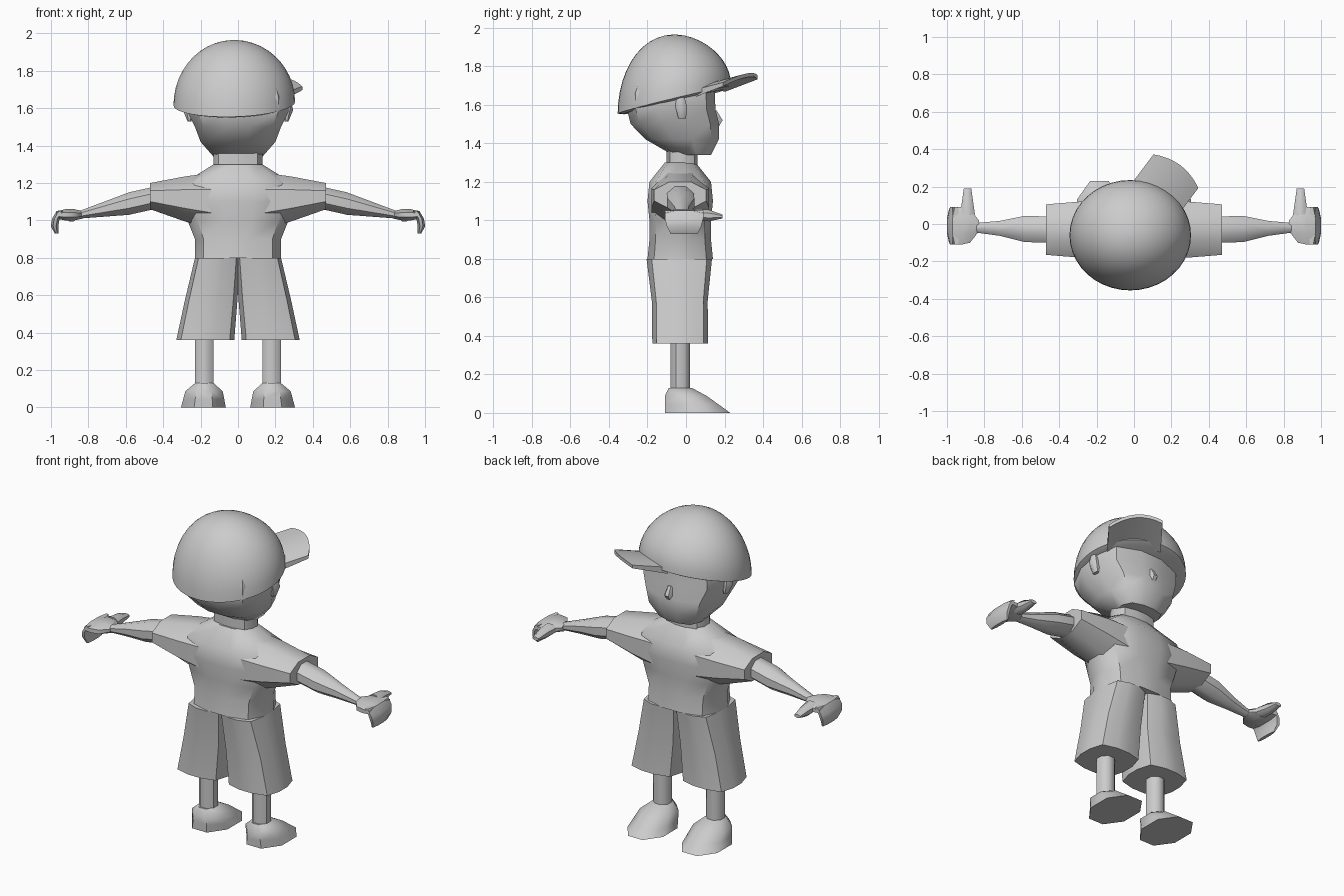
import bpy, bmesh
from math import sin, cos, pi, tau, radians
from mathutils import Vector

cube = bpy.data.objects.get("Cube")
if cube:
    bpy.data.objects.remove(cube, do_unlink=True)

# One plain material for the whole figure
shade = .6
grey = bpy.data.materials.new("plain grey")
grey.use_nodes = True
grey.diffuse_color = (shade, shade, shade, 1)
shader = grey.node_tree.nodes["Principled BSDF"]
shader.inputs["Base Color"].default_value = grey.diffuse_color


def skin(name, rings, mirrored=False, sharp_angle=45):
    """Turn a list of point loops into a capped, smooth-shaded solid."""
    bm = bmesh.new()
    loops = [[bm.verts.new(point) for point in ring] for ring in rings]
    for lower, upper in zip(loops, loops[1:]):
        for i in range(len(lower)):
            bm.faces.new((lower[i - 1], lower[i], upper[i], upper[i - 1]))
    bm.faces.new(loops[0])
    bm.faces.new(loops[-1])
    bmesh.ops.recalc_face_normals(bm, faces=bm.faces)
    mesh = bpy.data.meshes.new(name)
    bm.to_mesh(mesh)
    bm.free()
    mesh.materials.append(grey)
    part = bpy.data.objects.new(name, mesh)
    bpy.context.collection.objects.link(part)
    if mirrored:
        part.modifiers.new("Mirror", "MIRROR")
    bpy.ops.object.select_all(action="DESELECT")
    part.select_set(True)
    bpy.context.view_layer.objects.active = part
    bpy.ops.object.shade_smooth_by_angle(angle=radians(sharp_angle))


def rounded_box(sides, power):
    """Unit cross-section between a circle (power two) and a square."""
    points = []
    for i in range(sides):
        turn = tau * (i + .5) / sides
        a, b = cos(turn), sin(turn)
        radius = (abs(a) ** power + abs(b) ** power) ** (-1 / power)
        points.append((a * radius, b * radius))
    widest = max(a for a, b in points)
    return [(a / widest, b / widest) for a, b in points]


def loft(name, start, end, sizes, bow=(0, 0, 0), sides=8, power=3, mirrored=False):
    """Evenly spaced sections from start to end, each given by its two half widths."""
    start, end, bow = Vector(start), Vector(end), Vector(bow)
    along = max(range(3), key=lambda n: abs(end[n] - start[n]))
    first, second = [n for n in range(3) if n != along]
    rings = []
    for step, (wide, deep) in enumerate(sizes):
        t = step / (len(sizes) - 1)
        middle = start.lerp(end, t) + bow * sin(pi * t)
        ring = []
        for a, b in rounded_box(sides, power):
            point = middle.copy()
            point[first] += a * wide
            point[second] += b * deep
            ring.append(point)
        rings.append(ring)
    skin(name, rings, mirrored)


def pair(name, start, end, sizes, **options):
    loft(name, start, end, sizes, mirrored=True, **options)


# Clothes
loft("shirt", (0, -.03, .8), (0, -.03, 1.3),
     [(.23, .17), (.23, .16), (.27, .16), (.3, .17), (.29, .16), (.13, .08)], sides=12)
pair("shorts_leg", (.175, -.03, .36), (.11, -.035, .8),
     [(.155, .145), (.14, .145), (.12, .17)], sides=12, power=4)
pair("sleeve", (.1, -.03, 1.1), (.47, -.03, 1.13),
     [(.15, .16), (.15, .12), (.135, .07)], power=5)

# Arms and hands
pair("arm", (.45, -.03, 1.12), (.85, -.02, 1.03),
     [(.07, .06), (.07, .06), (.04, .04), (.025, .02)])
pair("palm", (.83, -.01, 1.03), (.97, -.01, 1.03),
     [(.03, .02), (.09, .03), (.1, .03), (.1, .02)], power=4)
pair("fingers", (.97, -.01, .93), (.95, -.01, 1.05),
     [(.01, .07), (.02, .09), (.02, .1), (.02, .1)], bow=(.02, 0, 0), power=4)
pair("thumb", (.89, .05, 1.03), (.89, .19, 1.02),
     [(.04, .03), (.03, .03), (.02, .01)])

# Lower legs and shoes
pair("lower_leg", (.18, -.03, .1), (.18, -.03, .4), [(.05, .05)] * 2)
pair("shoe", (.185, .06, 0), (.18, -.03, .13),
     [(.12, .17), (.11, .14), (.1, .11), (.05, .06)], power=6)

# Neck, head and facial features
loft("neck", (0, -.02, 1.25), (0, -.02, 1.4), [(.13, .08)] * 2, sides=12)
loft("head", (0, .03, 1.34), (0, -.07, 1.74),
     [(.13, .1), (.2, .19), (.23, .23), (.27, .23), (.27, .23), (.25, .21)],
     bow=(0, -.05, 0), sides=12)
loft("nose", (0, .14, 1.47), (0, .14, 1.57), [(.02, .02), (.03, .05), (.02, .02)])
pair("ear", (.26, -.02, 1.53), (.27, -.03, 1.65), [(.01, .02), (.03, .03), (.01, .02)])


# Cap dome, seated on a tilted rim
def on_rim(spot, lift=0):
    height = 1.64 + .03 * spot.x + .24 * spot.y
    return Vector((spot.x, spot.y, height + lift))


crown = 1.965
centre = Vector((-.02, -.06))
dome = []
for level in range(-1, 12):
    tilt = radians(8 * level)
    reach = cos(tilt) if level >= 0 else .9
    ring = []
    for i in range(40):
        turn = tau * i / 40
        spot = centre + reach * Vector((.325 * cos(turn), .295 * sin(turn)))
        point = on_rim(spot)
        if level >= 0:
            point.z += sin(tilt) * (crown - point.z)
        else:
            point.z -= .01
        ring.append(point)
    dome.append(ring)
skin("cap_dome", dome, sharp_angle=60)

# Arched cap brim, turned towards one side
forward, across = Vector((.6, .8)), Vector((.8, -.6))
root = Vector((.02, .01))
brim = []
for row in range(6):
    out = row / 5
    top, under = [], []
    for column in range(-4, 5):
        side = column / 4
        reach = .13 + out * (.25 - .04 * side ** 2)
        spot = root + forward * reach + across * side * .15
        arch = .02 * (out - side ** 2)
        top.append(on_rim(spot, arch + .04 - .02 * out))
        under.append(on_rim(spot, arch))
    brim.append(top + under[::-1])
skin("cap_brim", brim)
